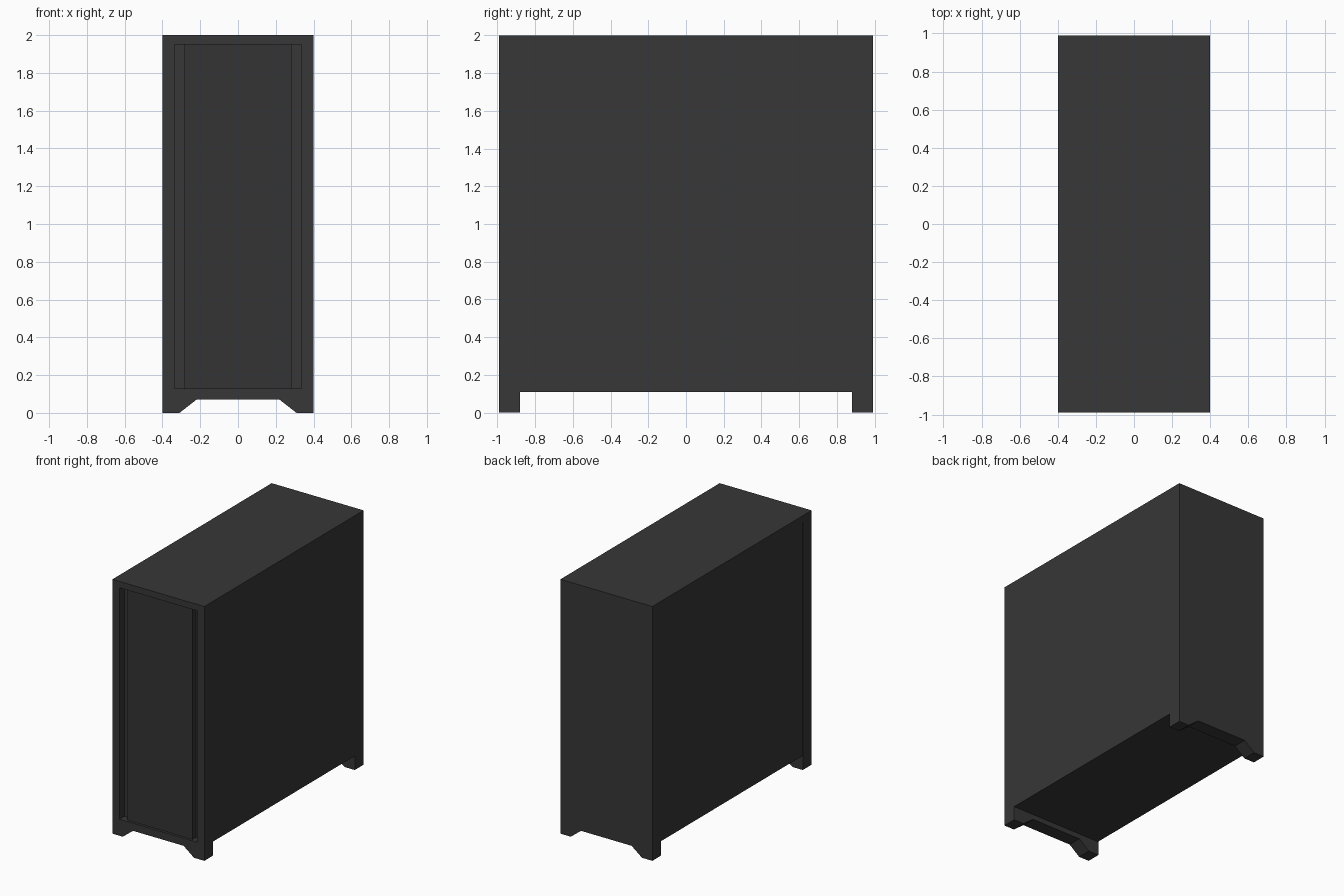
import bpy, bmesh

if "Cube" in bpy.data.objects:
    bpy.data.objects.remove(bpy.data.objects["Cube"])

# Dark finishes
def mat(name, v):
    m = bpy.data.materials.new(name)
    m.diffuse_color = (v, v, v, 1)
    m.use_nodes = True
    m.node_tree.nodes["Principled BSDF"].inputs["Base Color"].default_value = m.diffuse_color
    return m

CASE = mat("dark_case", 0.038)
PANEL = mat("dark_panel", 0.034)


def prism(name, outline, y0, y1, material):
    """Extrude an x-z outline from y0 to y1."""
    bm = bmesh.new()
    face = bm.faces.new([bm.verts.new((x, y0, z)) for x, z in outline])
    ext = bmesh.ops.extrude_face_region(bm, geom=[face])
    verts = [g for g in ext["geom"] if isinstance(g, bmesh.types.BMVert)]
    bmesh.ops.translate(bm, vec=(0, y1 - y0, 0), verts=verts)
    bmesh.ops.recalc_face_normals(bm, faces=bm.faces)
    me = bpy.data.meshes.new(name)
    bm.to_mesh(me)
    bm.free()
    me.materials.append(material)
    ob = bpy.data.objects.new(name, me)
    bpy.context.collection.objects.link(ob)
    return ob


def block(name, x0, x1, y0, y1, z0, z1, material=CASE):
    return prism(name, [(x0, z0), (x1, z0), (x1, z1), (x0, z1)], y0, y1, material)


def cut(target, cutter):
    mod = target.modifiers.new("cut", 'BOOLEAN')
    mod.operation = 'DIFFERENCE'
    mod.solver = 'EXACT'
    mod.object = cutter
    bpy.context.view_layer.objects.active = target
    bpy.ops.object.modifier_apply(modifier=mod.name)
    bpy.data.objects.remove(cutter)


# Cabinet: end profile with a trapezoid notch between the feet
half = [(0.31, 0), (0.40, 0), (0.40, 2.0)]
outline = [(0.22, 0.07)] + half + [(-x, z) for x, z in reversed(half)] + [(-0.22, 0.07)]
cabinet = prism("cabinet", outline, -0.99, 0.99, CASE)

# Clearance under the floor, leaving front and back feet
cut(cabinet, block("floor_cutter", -0.5, 0.5, -0.88, 0.88, -0.1, 0.11))
# Recess in the front
cut(cabinet, block("front_cutter", -0.337, 0.337, -1.1, -0.93, 0.13, 1.95))
# Shallow side window recess on the left
cut(cabinet, block("window_cutter", -0.5, -0.396, -0.88, 0.88, 0.05, 1.95))

# Front panel standing in the recess, with a vent slot on each side
block("front_panel", -0.284, 0.284, -0.97, -0.925, 0.13, 1.95, PANEL)
